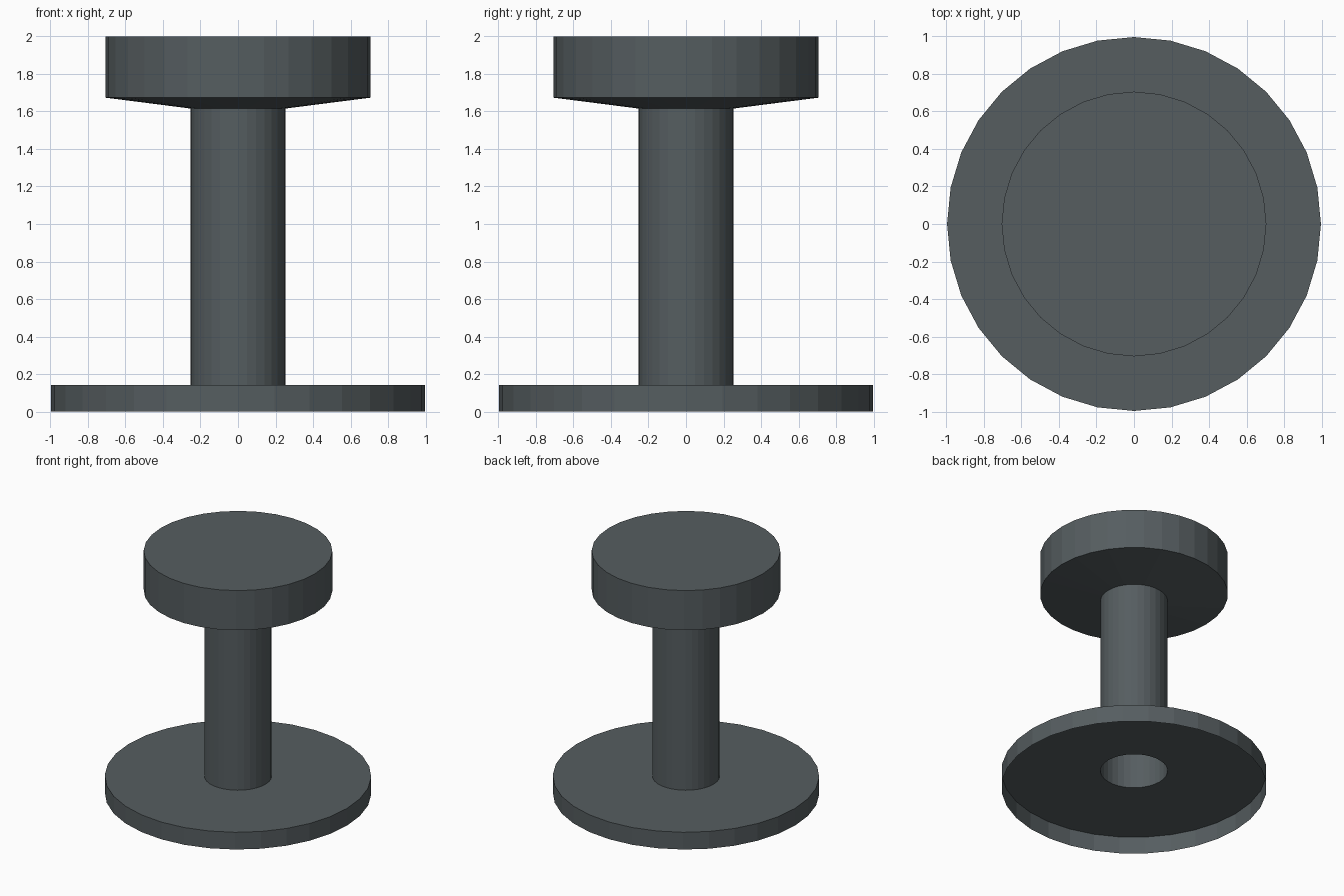
import bpy, bmesh, math

if "Cube" in bpy.data.objects:
    bpy.data.objects.remove(bpy.data.objects["Cube"])

SEGMENTS = 32

metal = bpy.data.materials.new("dark_grey_metal")
metal.diffuse_color = (0.092, 0.110, 0.117, 1.0)
metal.use_nodes = True
metal.node_tree.nodes["Principled BSDF"].inputs["Base Color"].default_value = metal.diffuse_color


def lathe(name, profile, cap_top=False):
    """Revolve (radius, z) points around z, with an optional flat top."""
    bm = bmesh.new()
    angles = [2 * math.pi * i / SEGMENTS for i in range(SEGMENTS)]
    rings = [[bm.verts.new((r * math.cos(a), r * math.sin(a), z)) for a in angles]
             for r, z in profile]
    for lo, hi in zip(rings, rings[1:]):
        for i in range(SEGMENTS):
            j = (i + 1) % SEGMENTS
            bm.faces.new((lo[i], lo[j], hi[j], hi[i]))
    if cap_top:
        bm.faces.new(rings[-1])
    mesh = bpy.data.meshes.new(name)
    bm.to_mesh(mesh)
    bm.free()
    mesh.materials.append(metal)
    obj = bpy.data.objects.new(name, mesh)
    bpy.context.collection.objects.link(obj)
    return obj


# wide base: thin shell, open underneath, with a hole under the stem
lathe("base_plate", [(0.996, 0), (0.996, 0.142), (0.252, 0.142)])
# hollow stem, open at the bottom
lathe("stem", [(0.252, 0.142), (0.252, 1.615)])
# round head with a shallow conical underside and a flat top
lathe("head", [(0.252, 1.615), (0.705, 1.673), (0.705, 2.0)], cap_top=True)
